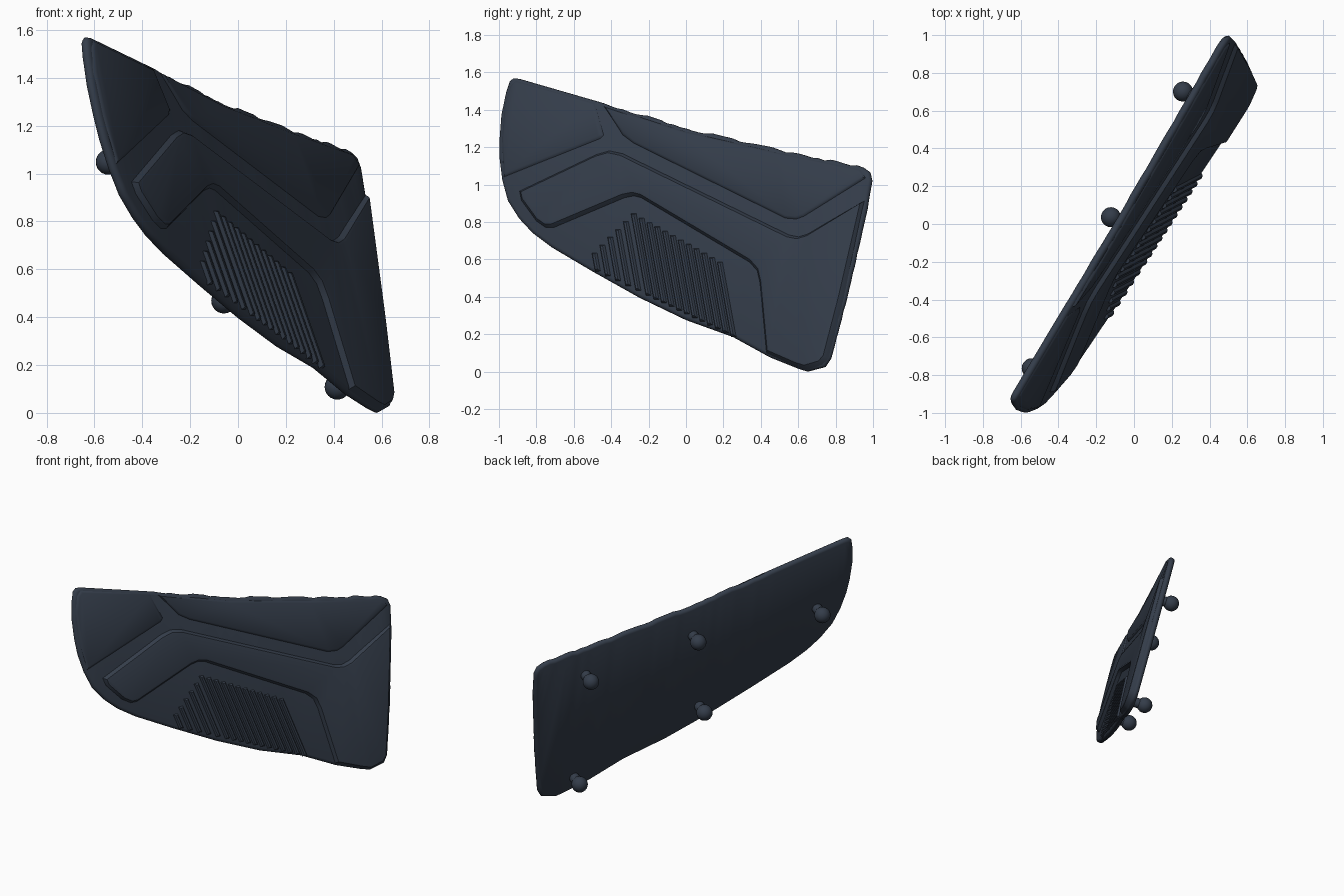
import bpy, bmesh, math, random
from mathutils import Vector

if "Cube" in bpy.data.objects:
    bpy.data.objects.remove(bpy.data.objects["Cube"])

random.seed(4)
A0, B, C = 0.215, 0.524, -0.254          # back plane: x = A0 + B*y + C*z
N = Vector((1, -B, -C)).normalized()     # outward direction of the plate
N = Vector((1.0, -B, -C)).normalized()

mat = bpy.data.materials.new("dark_slate")
mat.diffuse_color = (0.034, 0.046, 0.068, 1)
mat.use_nodes = True
mat.node_tree.nodes["Principled BSDF"].inputs["Base Color"].default_value = mat.diffuse_color
parts = []


def place(y, z, d):
    return Vector((A0 + B * y + C * z, y, z)) + N * (d)


def finish(bm, name, angle=35):
    bmesh.ops.recalc_face_normals(bm, faces=bm.faces)
    me = bpy.data.meshes.new(name)
    bm.to_mesh(me)
    bm.free()
    me.materials.append(mat)
    ob = bpy.data.objects.new(name, me)
    bpy.context.collection.objects.link(ob)
    bpy.ops.object.select_all(action='DESELECT')
    ob.select_set(True)
    bpy.context.view_layer.objects.active = ob
    bpy.ops.object.shade_smooth_by_angle(angle=math.radians(angle))
    parts.append(ob)


def inset(pts, w):
    area = sum(a[0] * b[1] - b[0] * a[1] for a, b in zip(pts, pts[1:] + pts[:1]))
    s = 1 if area > 0 else -1
    out = []
    for i, p in enumerate(pts):
        p = Vector(p)
        e1 = (p - Vector(pts[i - 1])).normalized()
        e2 = (Vector(pts[(i + 1) % len(pts)]) - p).normalized()
        n1, n2 = Vector((-e1.y, e1.x)), Vector((-e2.y, e2.x))
        m = (n1 + n2) / max(0.6, 1 + n1.dot(n2))
        out.append(p + m * w * s)
    return out


def slab(bm, pts, rings):
    # stacked outlines: (depth, inset) pairs
    loops = [[bm.verts.new(place(q.x, q.y, d)) for q in inset(pts, w)] for d, w in rings]
    n = len(pts)
    for l0, l1 in zip(loops, loops[1:]):
        for i in range(n):
            bm.faces.new((l0[i], l0[(i + 1) % n], l1[(i + 1) % n], l1[i]))
    caps = [bm.faces.new(loops[0][::-1]), bm.faces.new(loops[-1])]
    bmesh.ops.triangulate(bm, faces=caps)


def roughen(pts, step, amp):
    # worn upper and rear edges
    out = []
    for p, q in zip(pts, pts[1:] + pts[:1]):
        p, q = Vector(p), Vector(q)
        out.append(p)
        k = int((q - p).length / step)
        for j in range(1, k):
            r = p.lerp(q, j / k)
            worn = (r.y > 1.05 and r.x > -0.45) or r.x > 0.76
            out.append(r + Vector((0, random.uniform(-amp, amp) if worn else 0)))
    return [tuple(v) for v in out]


# main plate
outline = [(-.92, 1.578), (-.89, 1.575), (-.44, 1.445), (0, 1.31), (.5, 1.195), (.95, 1.1), (.985, 1.075),
           (.995, 1.03), (.97, .88), (.86, .4), (.775, .08), (.745, .035), (.65, .01), (.6, .025), (.45, .085),
           (.25, .195), (0, .285), (-.25, .405), (-.5, .545), (-.72, .675), (-.82, .75), (-.89, .825),
           (-.95, .92), (-.98, 1.03), (-.995, 1.15), (-.995, 1.25), (-.985, 1.38), (-.96, 1.5), (-.94, 1.56)]
bm = bmesh.new()
slab(bm, roughen(outline, .035, .007),
     [(0, .018), (.006, .006), (.018, 0), (.03, .002), (.038, .009), (.042, .02)])
finish(bm, "main_plate", 60)

# raised relief panels
low = [(.036, -.004), (.046, .004), (.052, .014)]
high = [(.036, -.004), (.056, .008), (.064, .014), (.067, .026)]
panels = {
    "upper_panel": ([(-.43, 1.425), (-.33, 1.27), (-.27, 1.225), (.54, .825), (.6, .82), (.64, .835),
                     (.97, 1.04), (.94, 1.085), (.5, 1.175), (0, 1.29)], low),
    "nose_panel": ([(-.965, 1.045), (-.45, 1.25), (-.43, 1.27), (-.48, 1.44), (-.9, 1.56), (-.93, 1.53),
                    (-.96, 1.43), (-.975, 1.25)], low),
    "middle_panel": ([(-.88, .97), (-.47, 1.165), (-.4, 1.185), (-.33, 1.17), (.56, .735), (.61, .725),
                      (.66, .74), (.96, .915), (.848, .4), (.765, .08), (.735, .045), (.65, .02), (.6, .035),
                      (.44, .105), (.405, .48), (.39, .545), (.35, .59), (-.23, .935), (-.27, .945),
                      (-.32, .935), (-.7, .775), (-.74, .775), (-.79, .81), (-.87, .92)], high),
}
for name, (pts, rings) in panels.items():
    bm = bmesh.new()
    slab(bm, pts, rings)
    finish(bm, name)

# ribs in the recessed lower field
bm = bmesh.new()
count = 17
for i in range(count):
    y = -.48 + i * .67 / (count - 1)
    zt = .85 - (1.0 * (-.27 - y) if y < -.27 else .56 * (y + .27))
    zb = .32 - .48 * y
    yb = y + .2 * (zt - zb)
    zb = .32 - .48 * yb
    w = .014
    slab(bm, [(y - w, zt), (y + w, zt), (yb + w, zb), (yb - w, zb)], [(.036, -.002), (.05, .003), (.056, .008)])
finish(bm, "ribs")

# mounting pegs on the back
for i, (y, z) in enumerate([(.655, .95), (-.01, 1.08), (-.81, 1.08), (-.17, .5), (.56, .14)]):
    bm = bmesh.new()
    bmesh.ops.create_uvsphere(bm, u_segments=20, v_segments=12, radius=.053)
    bmesh.ops.translate(bm, verts=bm.verts, vec=place(y, z, -.08))
    r = bmesh.ops.create_cone(bm, cap_ends=True, segments=16, radius1=.034, radius2=.034, depth=.09)
    rot = Vector((0, 0, 1)).rotation_difference(N).to_matrix()
    bmesh.ops.rotate(bm, verts=r["verts"], matrix=rot)
    bmesh.ops.translate(bm, verts=r["verts"], vec=place(y, z, -.035))
    finish(bm, f"mounting_peg_{i + 1}")

# stand on the ground, centred
co = [v.co for o in parts for v in o.data.vertices]
mid = [(min(c[k] for c in co) + max(c[k] for c in co)) / 2 for k in (0, 1)]
shift = Vector((-mid[0], -mid[1], -min(c.z for c in co)))
for o in parts:
    o.location = shift
